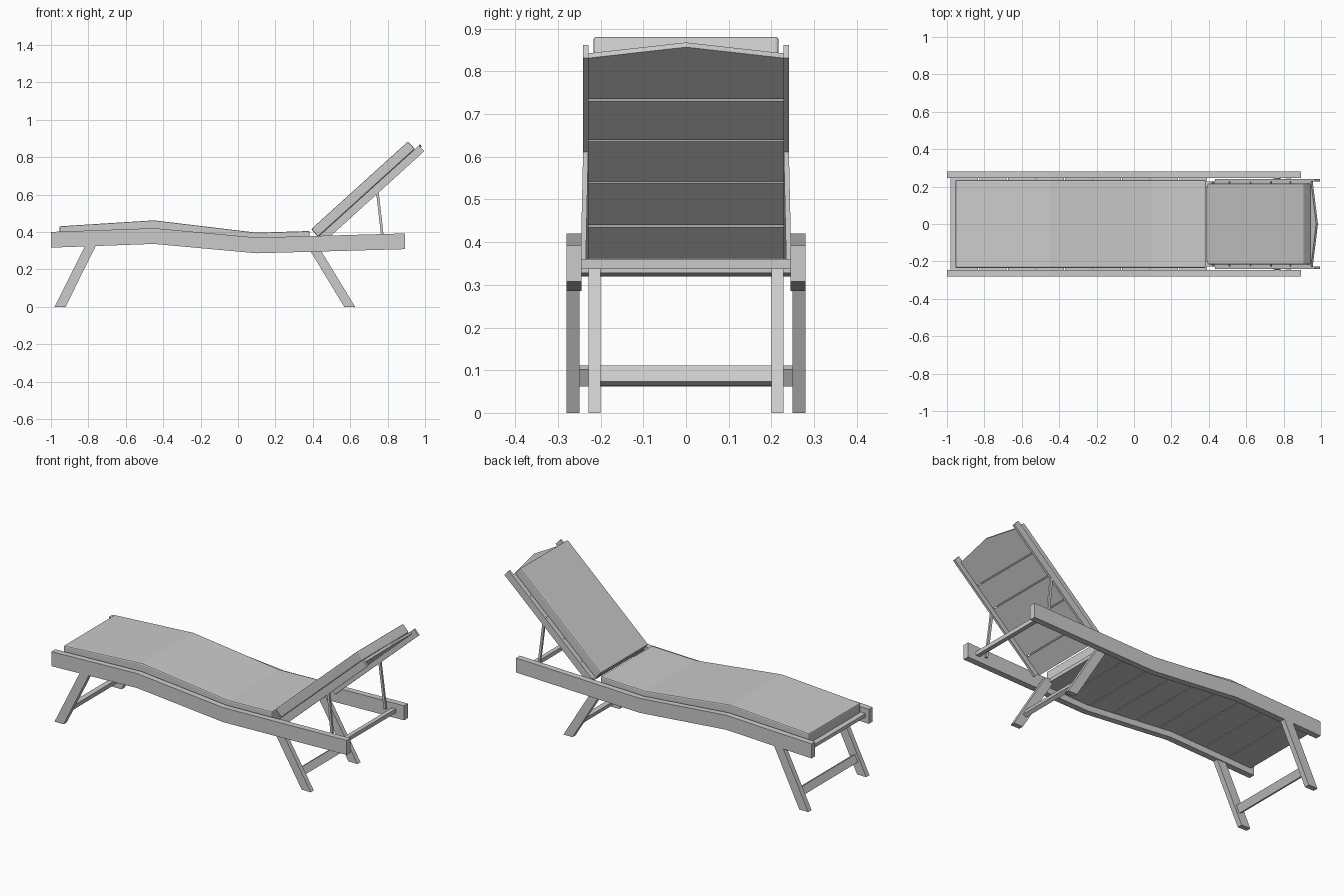
import bpy, bmesh, math
from mathutils import Vector

if "Cube" in bpy.data.objects:
    bpy.data.objects.remove(bpy.data.objects["Cube"])

KNOTS = [(-1.0, 0.40), (-0.45, 0.42), (0.10, 0.37), (0.893, 0.392)]   # rail top line


def rail_z(x):
    for (xa, za), (xb, zb) in zip(KNOTS, KNOTS[1:]):
        if x <= xb:
            return za + (zb - za) * (x - xa) / (xb - xa)
    return KNOTS[-1][1]


def prism(name, rings, bevel=0.0):
    """Solid between two matching rings of points."""
    bm = bmesh.new()
    a, b = [[bm.verts.new(p) for p in ring] for ring in rings]
    n = len(a)
    bm.faces.new(a)
    bm.faces.new(b[::-1])
    for i in range(n):
        j = (i + 1) % n
        bm.faces.new((a[j], a[i], b[i], b[j]))
    bmesh.ops.recalc_face_normals(bm, faces=bm.faces)
    me = bpy.data.meshes.new(name)
    bm.to_mesh(me)
    bm.free()
    ob = bpy.data.objects.new(name, me)
    bpy.context.collection.objects.link(ob)
    if bevel:
        m = ob.modifiers.new("soft_edge", 'BEVEL')
        m.width = bevel
        m.segments = 2
        m.limit_method = 'ANGLE'
        m.angle_limit = math.radians(40)
    return ob


def extrude_y(name, profile, y0, y1, bevel=0.0):
    return prism(name, [[(x, y, z) for x, z in profile] for y in (y0, y1)], bevel)


def pair(name, profile, y0, y1):
    extrude_y(name + "_front", profile, -y1, -y0)
    extrude_y(name + "_back", profile, y0, y1)


def wavy(x0, x1, low, high):
    """Strip following the rail line between two offsets."""
    xs = [x0] + [k[0] for k in KNOTS if x0 < k[0] < x1] + [x1]
    return [(x, rail_z(x) + low) for x in xs] + [(x, rail_z(x) + high) for x in reversed(xs)]


# Side rails
pair("side_rail", wavy(-1.0, 0.893, -0.084, 0.0), 0.245, 0.28)

# Seat slats
N, X0, X1 = 9, -0.98, 0.395
step = (X1 - X0) / N
for i in range(N):
    x = X0 + i * step
    extrude_y(f"seat_slat_{i + 1}", wavy(x, x + step - 0.006, -0.05, -0.03), -0.246, 0.246)

# Seat cushion
top = [(0.383, 0.405), (0.10, 0.396), (-0.45, 0.462), (-0.955, 0.430)]
bottom = [(x, rail_z(x) - 0.03) for x, z in reversed(top)]
extrude_y("seat_cushion", bottom + top, -0.235, 0.235, 0.007)

# Legs: left pair under the rails, right pair set inside them
pair("left_leg", [(-0.98, 0), (-0.922, 0), (-0.758, 0.33), (-0.816, 0.33)], 0.25, 0.28)
pair("right_leg", [(0.568, 0), (0.626, 0), (0.416, 0.345), (0.358, 0.345)], 0.20, 0.228)


# Leg crossbars, tilted with the legs
def leg_bar(name, x, z, slope, half_y):
    a = Vector((slope, 1)).normalized()
    b = Vector((a.y, -a.x))
    c = Vector((x, z))
    prof = [c + a * s * 0.022 + b * t * 0.011 for s, t in ((-1, -1), (1, -1), (1, 1), (-1, 1))]
    extrude_y(name, prof, -half_y, half_y)


leg_bar("left_leg_crossbar", -0.907, 0.087, 0.5, 0.252)
leg_bar("right_leg_crossbar", 0.545, 0.087, -0.6, 0.202)

# Crossbar between the rails below the backrest
extrude_y("rail_crossbar", [(0.815, 0.337), (0.84, 0.337), (0.84, 0.36), (0.815, 0.36)], -0.247, 0.247)

# Backrest, laid out along (u) and across (v) its tilted line
D = Vector((0.741, 0.671)).normalized()
P0 = Vector((0.462, 0.348))


def back(u, v):
    return P0 + D * u + Vector((-D.y, D.x)) * v


def box_uv(u0, u1, v0, v1):
    return [back(u0, v0), back(u1, v0), back(u1, v1), back(u0, v1)]


pair("backrest_rail", box_uv(0, 0.72, 0, 0.042), 0.228, 0.241)
cuts = [-0.01, 0.107, 0.26, 0.405, 0.547]
for i, (u0, u1) in enumerate(zip(cuts, cuts[1:])):
    extrude_y(f"backrest_slat_{i + 1}", box_uv(u0, u1 - 0.006, 0.027, 0.042), -0.229, 0.229)

# Pointed top slat
outline = [(0.547, -0.229), (0.547, 0.229), (0.69, 0.229), (0.728, 0), (0.69, -0.229)]
rings = [[(back(u, v).x, y, back(u, v).y) for u, y in outline] for v in (0.027, 0.042)]
prism("backrest_crest", rings)

# Backrest cushion
extrude_y("backrest_cushion", box_uv(-0.008, 0.691, 0.042, 0.097), -0.217, 0.217, 0.007)

# Props holding the backrest up
for s, side in ((-1, "front"), (1, "back")):
    rings = [[(x + dx, s * (y + dy), z) for dx, dy in
              ((-0.007, -0.006), (0.007, -0.006), (0.007, 0.006), (-0.007, 0.006))]
             for x, y, z in ((0.745, 0.235, 0.615), (0.776, 0.241, 0.345))]
    prism(f"backrest_prop_{side}", rings)
